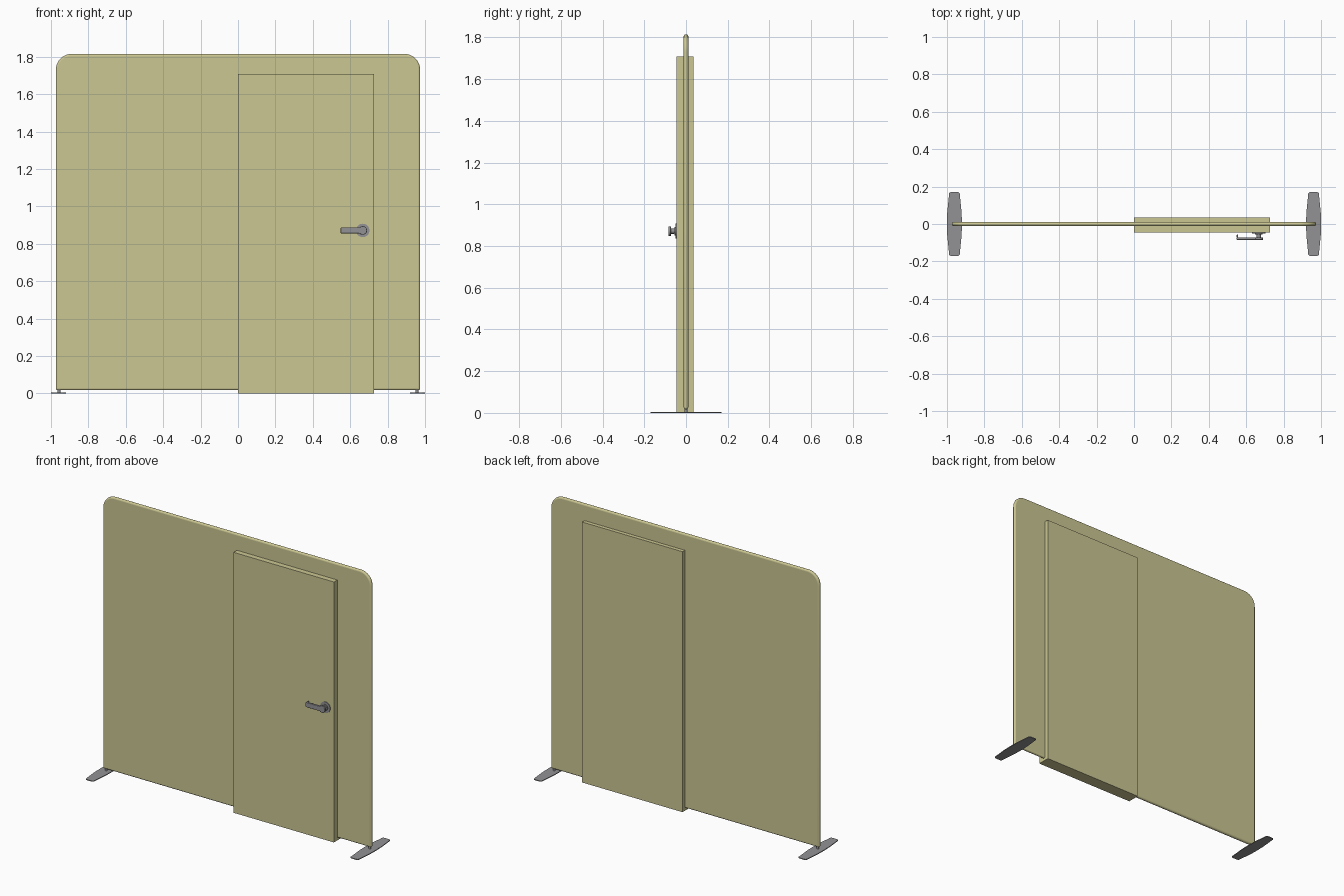
import bpy, bmesh, math
from mathutils import Vector

cube = bpy.data.objects.get("Cube")
if cube:
    bpy.data.objects.remove(cube, do_unlink=True)


def material(name, rgb):
    m = bpy.data.materials.new(name)
    m.use_nodes = True
    m.diffuse_color = (*rgb, 1)
    m.node_tree.nodes["Principled BSDF"].inputs["Base Color"].default_value = (*rgb, 1)
    return m


FABRIC = material("pale_olive_fabric", (0.60, 0.57, 0.29))
METAL = material("grey_metal", (0.29, 0.29, 0.30))


def arc(cx, cy, r, a0, a1, n=10):
    """Points along an arc, angles in degrees."""
    angles = [math.radians(a0 + (a1 - a0) * i / n) for i in range(n + 1)]
    return [(cx + r * math.cos(a), cy + r * math.sin(a)) for a in angles]


def prism(name, outline, lo, hi, mat, axis="z", bevel=0, segments=3, smooth=True):
    """Extrude a 2D outline along z (xy outline) or y (xz outline)."""
    bm = bmesh.new()
    place = (lambda p: (p[0], p[1], lo)) if axis == "z" else (lambda p: (p[0], lo, p[1]))
    face = bm.faces.new([bm.verts.new(place(p)) for p in outline])
    grown = bmesh.ops.extrude_face_region(bm, geom=[face])
    step = Vector((0, 0, hi - lo)) if axis == "z" else Vector((0, hi - lo, 0))
    bmesh.ops.translate(bm, vec=step, verts=[v for v in grown["geom"] if isinstance(v, bmesh.types.BMVert)])
    bmesh.ops.recalc_face_normals(bm, faces=bm.faces)
    mesh = bpy.data.meshes.new(name)
    bm.to_mesh(mesh)
    bm.free()
    ob = bpy.data.objects.new(name, mesh)
    bpy.context.collection.objects.link(ob)
    mesh.materials.append(mat)
    if bevel:
        mod = ob.modifiers.new("rounding", "BEVEL")
        mod.width, mod.segments, mod.limit_method = bevel, segments, "ANGLE"
        mod.angle_limit = math.radians(40)
    if smooth:
        bpy.ops.object.select_all(action="DESELECT")
        ob.select_set(True)
        bpy.context.view_layer.objects.active = ob
        bpy.ops.object.shade_smooth_by_angle(angle=math.radians(35))
    return ob


def rect(x0, x1, y0, y1):
    return [(x0, y0), (x1, y0), (x1, y1), (x0, y1)]


# Wall panel: rounded upper corners and a fully rounded rim
W, TOP, BASE, R = 0.974, 1.815, 0.017, 0.085
wall = [(-W, BASE), (W, BASE)]
wall += arc(W - R, TOP - R, R, 0, 90) + arc(R - W, TOP - R, R, 90, 180)
prism("wall_panel", wall, -0.011, 0.011, FABRIC, "y", bevel=0.0105, segments=5)

# Door slab running through the wall
prism("door", rect(0, 0.728, 0, 1.708), -0.046, 0.036, FABRIC, "y", smooth=False)

# Feet: bowed long sides with rounded ends, and a short post under the panel
half = [(0.030, 0.145), (0.0385, 0.06), (0.040, 0)]
end = arc(0.016, 0.157, 0.014, 20, 90, 6)
quarter = half[::-1] + end
right = [(x, -y) for x, y in quarter[:0:-1]] + quarter
plate = right + [(-x, y) for x, y in right[::-1]]
for side, sx in (("left", 1), ("right", -1)):
    c = sx * 0.96
    prism(side + "_foot", [(c + x, y) for x, y in plate], 0, 0.005, METAL)
    prism(side + "_foot_post", arc(sx * 0.957, 0, 0.008, 0, 345, 23), 0.004, 0.022, METAL)

# Door handle: rose, stepped neck and lever with a returned tip
HX, HZ = 0.667, 0.871
for name, r, y0, y1 in (("handle_rose", 0.036, -0.050, -0.045),
                        ("handle_collar", 0.020, -0.056, -0.049),
                        ("handle_neck", 0.012, -0.074, -0.055)):
    prism(name, arc(HX, HZ, r, 0, 348.75, 31), y0, y1, METAL, "y")
lever = arc(HX, HZ, 0.023, -135, 135, 16)
lever += [(0.638, HZ + 0.016), (0.552, HZ + 0.016), (0.549, HZ + 0.012),
          (0.549, HZ - 0.012), (0.552, HZ - 0.016), (0.638, HZ - 0.016)]
prism("handle_lever", lever, -0.085, -0.072, METAL, "y", bevel=0.003)
prism("handle_tip", rect(0.549, 0.557, HZ - 0.014, HZ + 0.014), -0.074, -0.057, METAL, "y", bevel=0.002)
